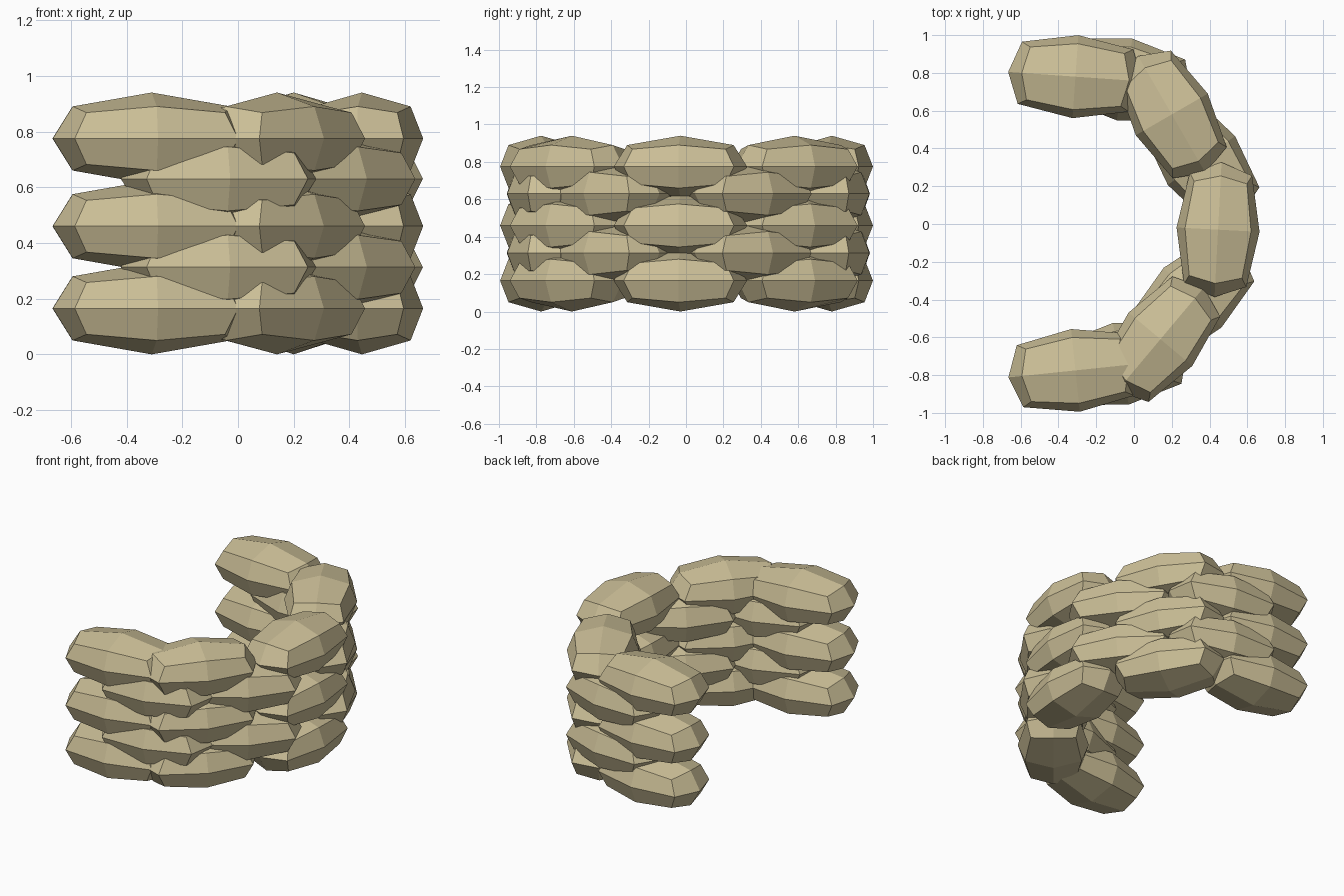
import bpy, bmesh, math

if "Cube" in bpy.data.objects:
    bpy.data.objects.remove(bpy.data.objects["Cube"])

# Half-length, half-width, half-height of a bag's rounded-box points,
# keyed by which axes (length, width, height) the point is pushed out on
BAG = {
    (1, 0, 0): (.357, 0, 0), (0, 1, 0): (0, .22, 0), (0, 0, 1): (0, 0, .165),
    (1, 1, 0): (.295, .165, 0), (1, 0, 1): (.285, 0, .115), (0, 1, 1): (0, .175, .115),
    (1, 1, 1): (.25, .14, .093),
}


def bag_mesh():
    bm = bmesh.new()
    bmesh.ops.create_cube(bm, size=2)
    bmesh.ops.subdivide_edges(bm, edges=bm.edges[:], cuts=1, use_grid_fill=True)
    for v in bm.verts:
        sign = [round(c) for c in v.co]
        size = BAG[tuple(abs(s) for s in sign)]
        v.co = [s * d for s, d in zip(sign, size)]
    bmesh.ops.recalc_face_normals(bm, faces=bm.faces[:])
    me = bpy.data.meshes.new("sandbag")
    bm.to_mesh(me)
    bm.free()
    return me


mesh = bag_mesh()
mat = bpy.data.materials.new("sand_canvas")
mat.diffuse_color = (0.60, 0.52, 0.31, 1)
mat.use_nodes = True
mat.node_tree.nodes["Principled BSDF"].inputs["Base Color"].default_value = mat.diffuse_color
mesh.materials.append(mat)

# Bag positions (x, y, turn in degrees) along the half ring
odd_row = [(-.31, -.775, 6), (.14, -.61, 50), (.445, -.03, 87), (.2, .58, -60), (-.31, .78, -4)]
even_row = [(-.07, -.74, 11), (.31, -.39, 44), (.357, .336, -54), (-.05, .765, -11)]

# Staggered courses of bags
for row, z in enumerate((.165, .313, .46, .63, .775)):
    for i, (x, y, turn) in enumerate(even_row if row % 2 else odd_row):
        bag = bpy.data.objects.new(f"sandbag_row{row + 1}_{i + 1}", mesh)
        bag.location = (x, y, z)
        bag.rotation_euler.z = math.radians(turn)
        bpy.context.collection.objects.link(bag)
